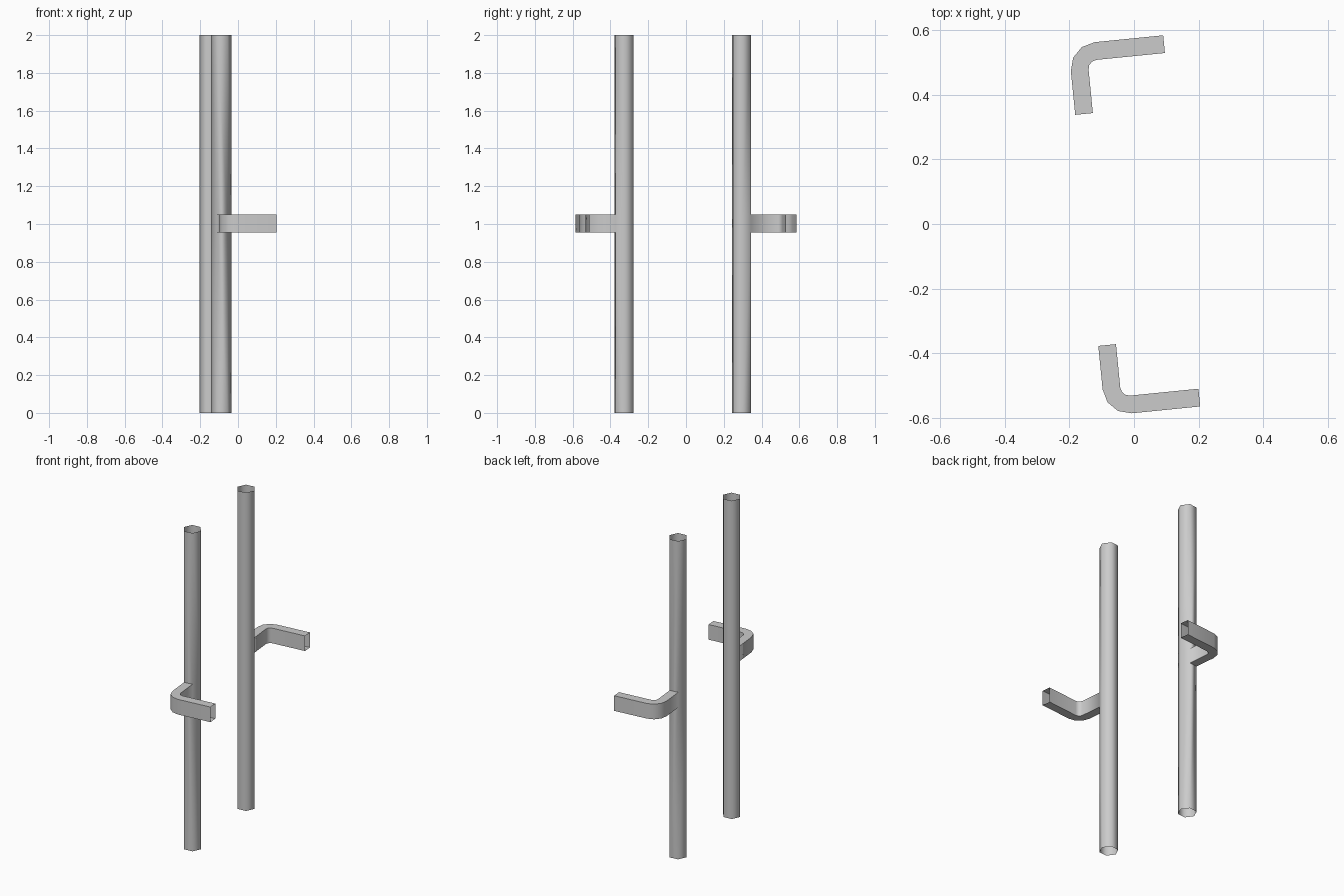
import bpy, bmesh
from math import sin, cos, pi, radians
from mathutils import Matrix

cube = bpy.data.objects.get("Cube")
if cube:
    bpy.data.objects.remove(cube)

RADIUS = 0.055                  # six-sided pole
SPACING = 0.312                 # pole distance from the mirror plane
HALF = RADIUS / 2               # half the bracket width (one pole side)
Z_LOW, Z_HIGH, HEIGHT = 0.955, 1.05, 2.0
BEND_X, BEND_Y, BEND_R = 0.055, 0.495, 0.0275
ARM_END = 0.268
PLACE = Matrix.Translation((-0.119, -0.017, 0)) @ Matrix.Rotation(radians(5.7), 4, "Z")

metal = bpy.data.materials.new("grey metal")
metal.use_nodes = True
GREY = (0.6, 0.6, 0.6, 1)
metal.diffuse_color = GREY
metal.node_tree.nodes["Principled BSDF"].inputs["Base Color"].default_value = GREY


def make_handle(name, side):
    bm = bmesh.new()

    def vert(x, y, z):
        return bm.verts.new((x, y * side, z))

    def bridge(a, b, skip=None):
        n = len(a)
        for i in range(n):
            if i != skip:
                bm.faces.new((a[i], a[(i + 1) % n], b[(i + 1) % n], b[i]))

    # Open pole, with an opening in the side that meets the bracket
    rings = []
    for z in (0, Z_LOW, Z_HIGH, HEIGHT):
        rings.append([vert(RADIUS * cos(k * pi / 3), SPACING + RADIUS * sin(k * pi / 3), z)
                      for k in range(6)])
    for level in range(3):
        bridge(rings[level], rings[level + 1], skip=1 if level == 1 else None)

    # Hollow bracket: out of the pole, round the bend, along the arm
    low, high = rings[1], rings[2]
    section = [low[1], low[2], high[2], high[1]]
    stations = []
    for k in range(4):
        a = pi - k * pi / 6
        stations.append([(BEND_X + r * cos(a), BEND_Y + r * sin(a))
                         for r in (BEND_R, BEND_R + 2 * HALF)])
    stations.append([(ARM_END, y) for _, y in stations[-1]])
    for inner, outer in stations:
        ring = [vert(*inner, Z_LOW), vert(*outer, Z_LOW),
                vert(*outer, Z_HIGH), vert(*inner, Z_HIGH)]
        bridge(section, ring)
        section = ring

    bmesh.ops.recalc_face_normals(bm, faces=bm.faces)
    bm.transform(PLACE)
    mesh = bpy.data.meshes.new(name)
    bm.to_mesh(mesh)
    bm.free()
    mesh.materials.append(metal)
    obj = bpy.data.objects.new(name, mesh)
    bpy.context.collection.objects.link(obj)
    bpy.ops.object.select_all(action="DESELECT")
    obj.select_set(True)
    bpy.context.view_layer.objects.active = obj
    bpy.ops.object.shade_smooth_by_angle(angle=radians(65))


make_handle("back_pole_and_bracket", 1)
make_handle("front_pole_and_bracket", -1)
